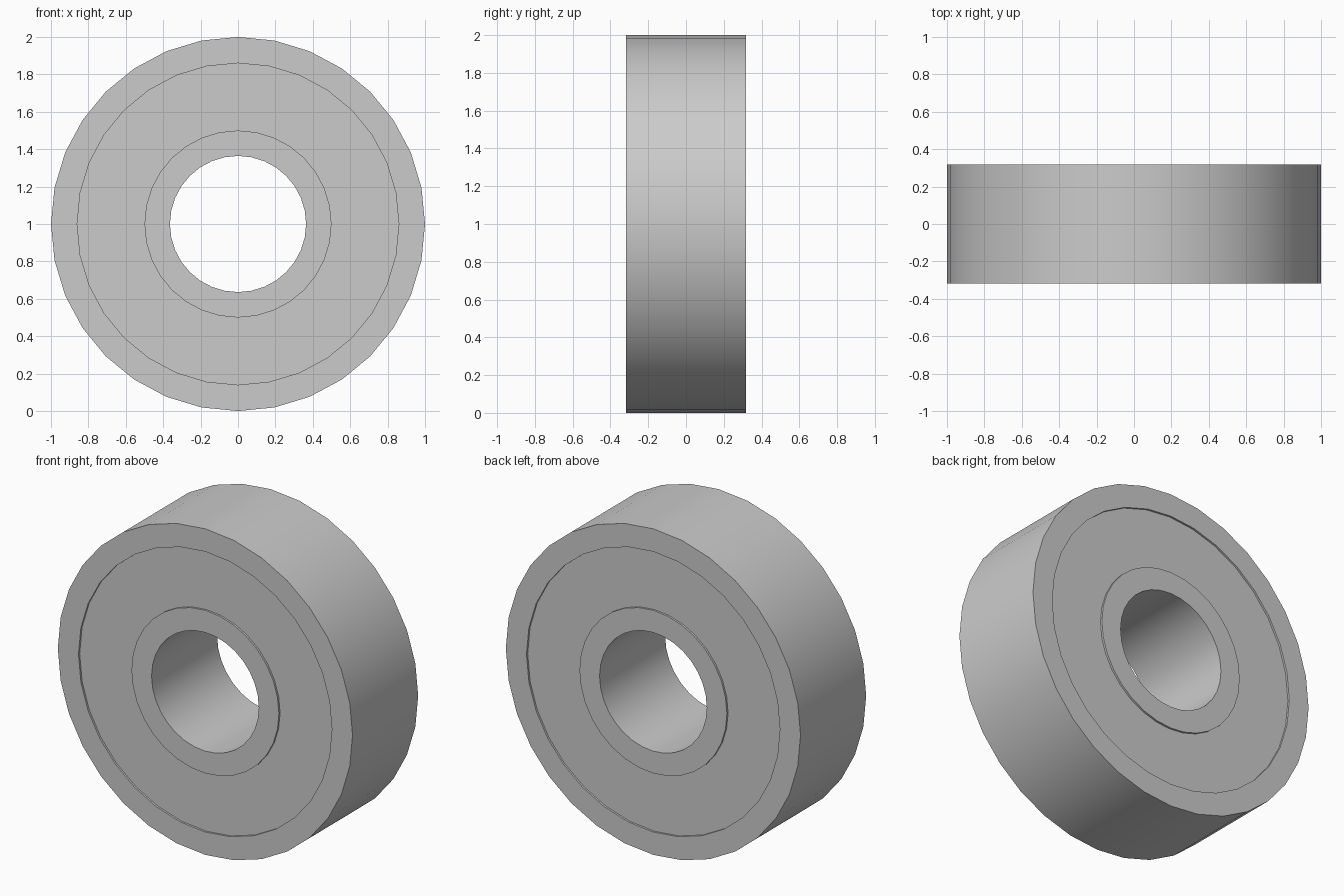
import bpy
import bmesh
import math

if "Cube" in bpy.data.objects:
    bpy.data.objects.remove(bpy.data.objects["Cube"])

SEGMENTS = 32
HALF_WIDTH = 0.318
RECESS = 0.012


def ring(name, r_in, r_out, y0, y1):
    """Rectangular profile swept around the bearing axis (along y, centre z = 1)."""
    profile = [(r_in, y0), (r_out, y0), (r_out, y1), (r_in, y1)]
    bm = bmesh.new()
    loops = []
    for i in range(SEGMENTS):
        a = 2 * math.pi * i / SEGMENTS
        loops.append([bm.verts.new((r * math.sin(a), y, r * math.cos(a)))
                      for r, y in profile])
    for i in range(SEGMENTS):
        p, q = loops[i], loops[(i + 1) % SEGMENTS]
        for j in range(4):
            k = (j + 1) % 4
            bm.faces.new((p[j], p[k], q[k], q[j]))
    bmesh.ops.recalc_face_normals(bm, faces=bm.faces)
    mesh = bpy.data.meshes.new(name)
    bm.to_mesh(mesh)
    bm.free()
    obj = bpy.data.objects.new(name, mesh)
    obj.location.z = 1
    bpy.context.collection.objects.link(obj)
    bpy.ops.object.select_all(action='DESELECT')
    obj.select_set(True)
    bpy.context.view_layer.objects.active = obj
    bpy.ops.object.shade_smooth_by_angle(angle=math.radians(30))
    return obj


# Bearing races
ring("outer_race", 0.86, 1.0, -HALF_WIDTH, HALF_WIDTH)
ring("inner_race", 0.364, 0.5, -HALF_WIDTH, HALF_WIDTH)

# Slightly recessed dust shields on both faces
face = HALF_WIDTH - RECESS
ring("front_shield", 0.5, 0.86, -face, -face + 0.04)
ring("back_shield", 0.5, 0.86, face - 0.04, face)
